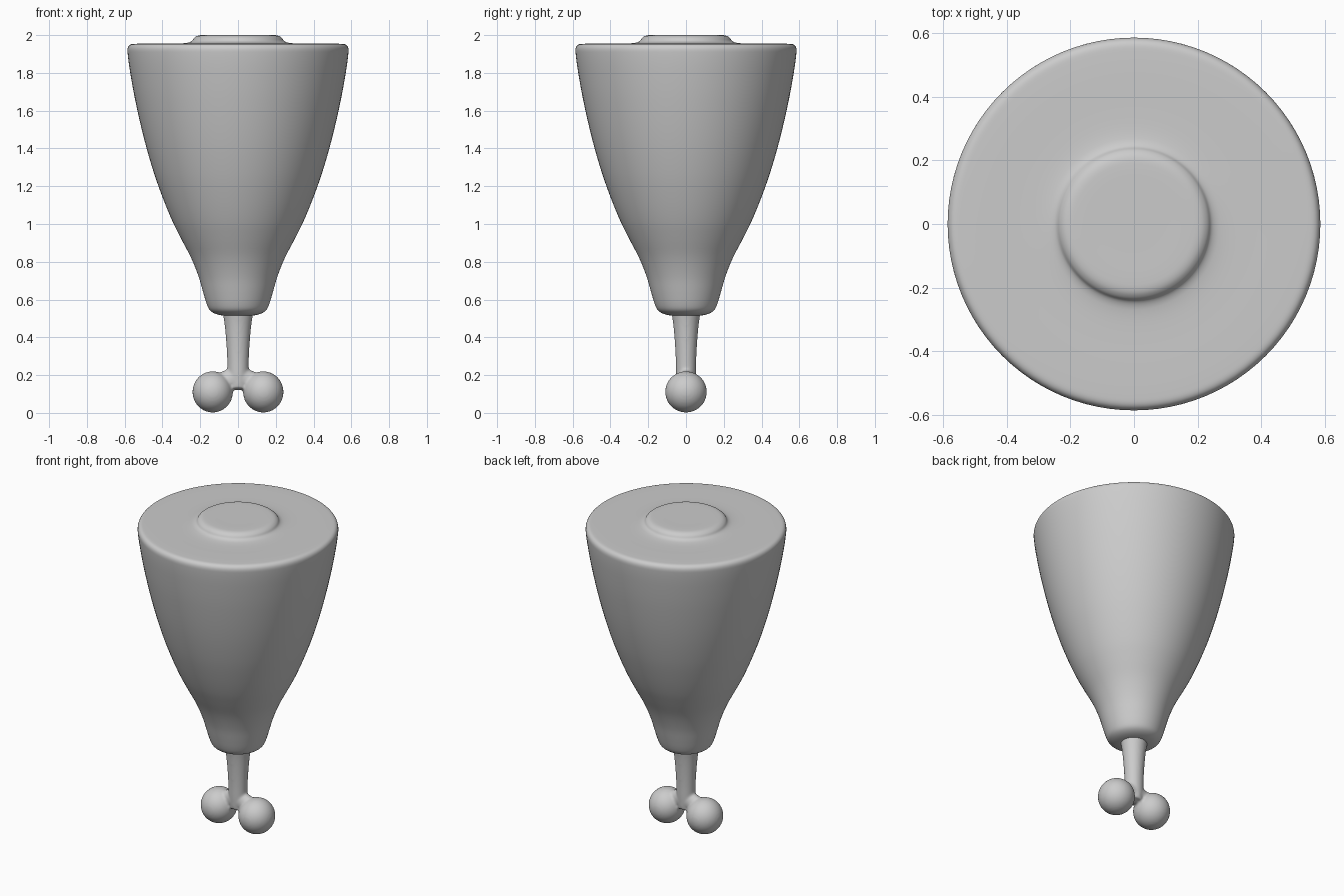
import bpy, bmesh, math
from mathutils import Vector

if "Cube" in bpy.data.objects:
    bpy.data.objects.remove(bpy.data.objects["Cube"])


def smooth_profile(pts, steps=4):
    """Catmull-Rom style curve through the (radius, height) points."""
    p = [Vector(q) for q in pts]
    out = []
    for i in range(len(p) - 1):
        a, b = p[i], p[i + 1]
        chord = (b - a).length

        def tangent(k):
            t = p[min(k + 1, len(p) - 1)] - p[max(k - 1, 0)]
            return t.normalized() * chord
        ta, tb = tangent(i), tangent(i + 1)
        for s in range(steps):
            t = s / steps
            out.append(a * (2*t**3 - 3*t**2 + 1) + ta * (t**3 - 2*t**2 + t)
                       + b * (3*t**2 - 2*t**3) + tb * (t**3 - t**2))
    return out + [p[-1]]


def lathe(name, pts, sides=96, squash=1.0):
    bm = bmesh.new()
    rings = []
    for r, z in smooth_profile(pts):
        rings.append([bm.verts.new((r * math.cos(2 * math.pi * i / sides),
                                    r * squash * math.sin(2 * math.pi * i / sides), z))
                      for i in range(sides)])
    for lo, hi in zip(rings, rings[1:]):
        for i in range(sides):
            j = (i + 1) % sides
            bm.faces.new((lo[i], lo[j], hi[j], hi[i]))
    bm.faces.new(rings[0][::-1])
    bm.faces.new(rings[-1])
    me = bpy.data.meshes.new(name)
    bm.to_mesh(me)
    bm.free()
    ob = bpy.data.objects.new(name, me)
    bpy.context.collection.objects.link(ob)
    me.shade_smooth()
    return ob


def ball(loc, radii):
    bpy.ops.mesh.primitive_uv_sphere_add(segments=48, ring_count=24, radius=1, location=loc)
    ob = bpy.context.object
    ob.scale = radii
    return ob


# Meat: tapered body with flat top and raised round centre
lathe("meat", [
    (0.03, 0.53), (0.07, 0.517), (0.09, 0.517), (0.125, 0.527), (0.15, 0.545),
    (0.165, 0.575), (0.182, 0.63), (0.208, 0.72), (0.248, 0.82), (0.30, 0.92),
    (0.345, 1.01), (0.395, 1.13), (0.445, 1.27), (0.497, 1.45), (0.543, 1.65),
    (0.572, 1.81), (0.585, 1.91), (0.583, 1.935), (0.57, 1.95), (0.545, 1.954),
    (0.45, 1.955), (0.33, 1.955), (0.27, 1.959), (0.245, 1.968), (0.232, 1.985),
    (0.215, 1.996), (0.19, 2.0), (0.10, 2.0), (0.02, 2.0)])

# Bone: shaft, bridge and two end knobs fused into one smooth shape
bone = lathe("bone", [(0.05, 0.13), (0.055, 0.2), (0.057, 0.28), (0.062, 0.37),
                      (0.07, 0.46), (0.08, 0.53), (0.085, 0.57)], sides=48, squash=0.95)
parts = [bone, ball((0, 0, 0.178), (0.12, 0.048, 0.058))]
for side in (-1, 1):
    parts.append(ball((side * 0.134, 0, 0.111), (0.107, 0.110, 0.109)))
    # small bump under each knob
    parts.append(ball((side * 0.134, 0, 0.055), (0.052, 0.05, 0.054)))

bpy.ops.object.select_all(action='DESELECT')
for ob in parts:
    ob.select_set(True)
bpy.context.view_layer.objects.active = bone
bpy.ops.object.join()
remesh = bone.modifiers.new("fuse", 'REMESH')
remesh.mode = 'VOXEL'
remesh.voxel_size = 0.007
remesh.use_smooth_shade = True
smooth = bone.modifiers.new("soften", 'SMOOTH')
smooth.factor = 0.5
smooth.iterations = 10
